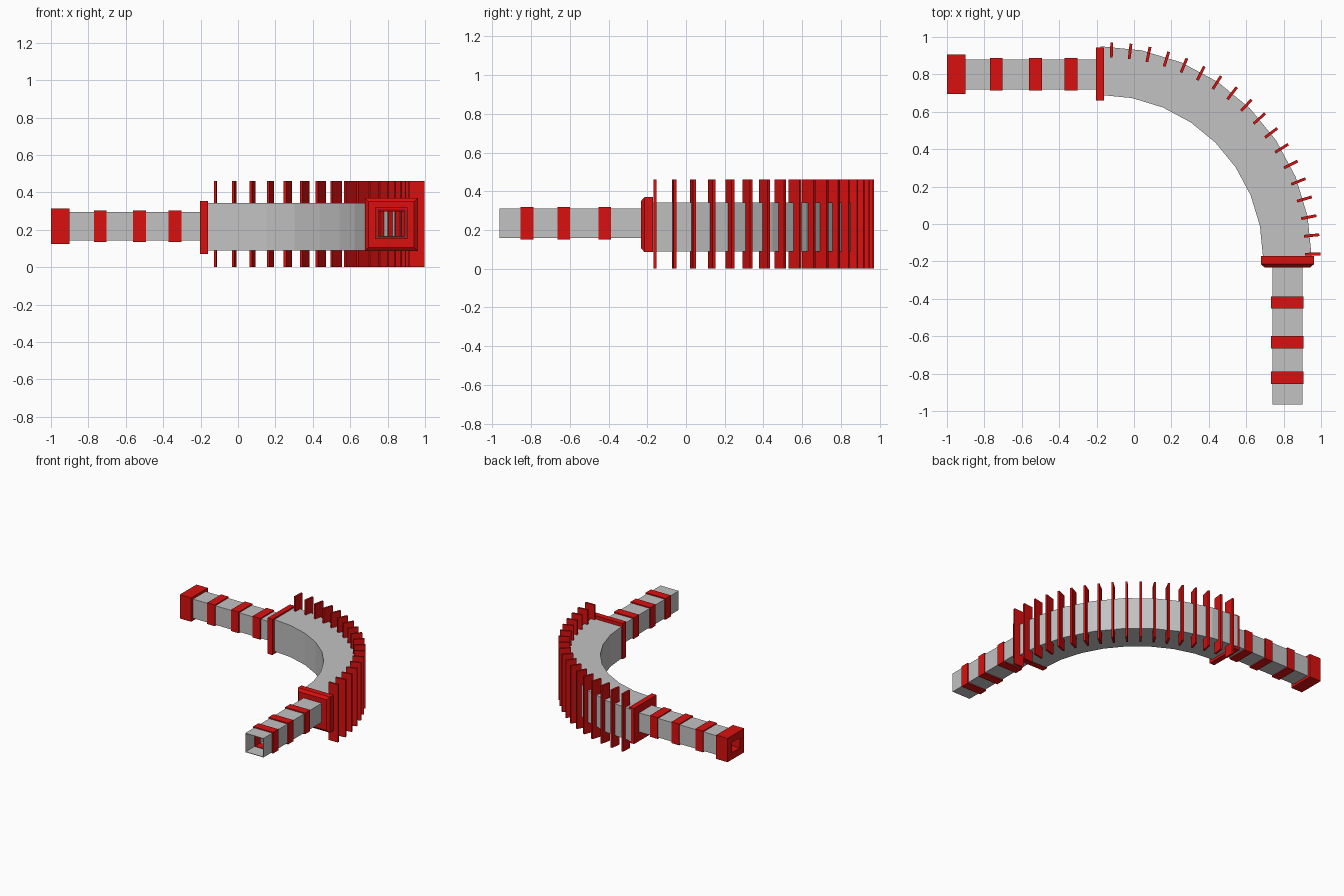
import bpy, bmesh, math
from mathutils import Matrix, Vector

if "Cube" in bpy.data.objects:
    bpy.data.objects.remove(bpy.data.objects["Cube"])


def material(name, rgb):
    m = bpy.data.materials.new(name)
    m.diffuse_color = (*rgb, 1)
    m.use_nodes = True
    m.node_tree.nodes["Principled BSDF"].inputs["Base Color"].default_value = m.diffuse_color
    return m


GREY = material("pipe grey", (0.54, 0.54, 0.54))
RED = material("painted red", (0.70, 0.005, 0.005))


def finish(name, bm, mat):
    bmesh.ops.recalc_face_normals(bm, faces=bm.faces)
    me = bpy.data.meshes.new(name)
    bm.to_mesh(me)
    bm.free()
    me.materials.append(mat)
    ob = bpy.data.objects.new(name, me)
    bpy.context.collection.objects.link(ob)
    return ob


def loft(name, rings, mat, closed):
    """Skin closed loops of points; optionally join the last loop to the first."""
    bm = bmesh.new()
    vs = [[bm.verts.new(p) for p in r] for r in rings]
    n = len(vs[0])
    for i in range(len(vs) if closed else len(vs) - 1):
        a, b = vs[i], vs[(i + 1) % len(vs)]
        for j in range(n):
            k = (j + 1) % n
            bm.faces.new((a[j], a[k], b[k], b[j]))
    return finish(name, bm, mat)


def square_ring(name, axis, centre, zc, profile, mat, dz=0.0):
    """Hollow square part along x or y; profile = closed loop of (position, half size)."""
    rings = []
    for t, h in profile:
        ring = []
        for a, b in ((-1, -1), (1, -1), (1, 1), (-1, 1)):
            side, z = centre + a * h, zc + b * (h - dz)
            ring.append((t, side, z) if axis == "x" else (side, t, z))
        rings.append(ring)
    return loft(name, rings, mat, True)


def slab(t0, t1, outer, inner):
    return [(t0, inner), (t0, outer), (t1, outer), (t1, inner)]


# Arm along x: thin square pipe, bands, end block and flange
Y1, Z1 = 0.80, 0.22
square_ring("left_pipe", "x", Y1, Z1, slab(-0.93, -0.17, 0.08, 0.076), GREY, 0.004)
for i, x in enumerate((-0.737, -0.527, -0.337)):
    square_ring(f"left_band_{i+1}", "x", Y1, Z1, slab(x - 0.034, x + 0.034, 0.0875, 0.07), RED, 0.003)
square_ring("left_end_block", "x", Y1, Z1, slab(-1.0, -0.90, 0.105, 0.05), RED, 0.01)
square_ring("left_flange", "x", 0.802, 0.213, slab(-0.203, -0.16, 0.142, 0.07), RED)

# Arm along y: thin square pipe, bands and bevelled flange
X2, Z2 = 0.82, 0.235
square_ring("front_pipe", "y", X2, Z2, slab(-0.965, -0.18, 0.08, 0.076), GREY, 0.004)
for i, y in enumerate((-0.42, -0.632, -0.822)):
    square_ring(f"front_band_{i+1}", "y", X2, Z2, slab(y - 0.033, y + 0.033, 0.0875, 0.07), RED, 0.003)
square_ring("front_flange", "y", X2, 0.228,
            [(-0.232, 0.07), (-0.232, 0.122), (-0.215, 0.142), (-0.17, 0.142), (-0.17, 0.07)], RED)

# Quarter-turn hollow bend in eight flat segments
C = Vector((-0.18, -0.18))


def bend_wall(name, section):
    rings = []
    for k in range(9):
        a = math.radians(90 * k / 8)
        rings.append([(C.x + r * math.cos(a), C.y + r * math.sin(a), z) for r, z in section])
    return loft(name, rings, GREY, False)


R0, R1, B, T, W = 0.87, 1.13, 0.09, 0.343, 0.008
bend_wall("bend_outer_shell", [(R0, B), (R1, B), (R1, T), (R0, T)])
bend_wall("bend_inner_shell", [(R0 + W, B + W), (R0 + W, T - W), (R1 - W, T - W), (R1 - W, B + W)])

# Eighteen upright cooling fins around the outside of the bend
for i in range(18):
    a = math.radians(88.2 - i * 5.13)
    pos = Vector((-0.155 + 1.111 * math.cos(a), -0.18 + 1.111 * math.sin(a), 0.23))
    bm = bmesh.new()
    bmesh.ops.create_cube(bm, size=1, matrix=Matrix.Translation(pos) @ Matrix.Rotation(a, 4, "Z")
                          @ Matrix.Diagonal((0.082, 0.015, 0.46, 1)))
    finish(f"cooling_fin_{i+1}", bm, RED)
